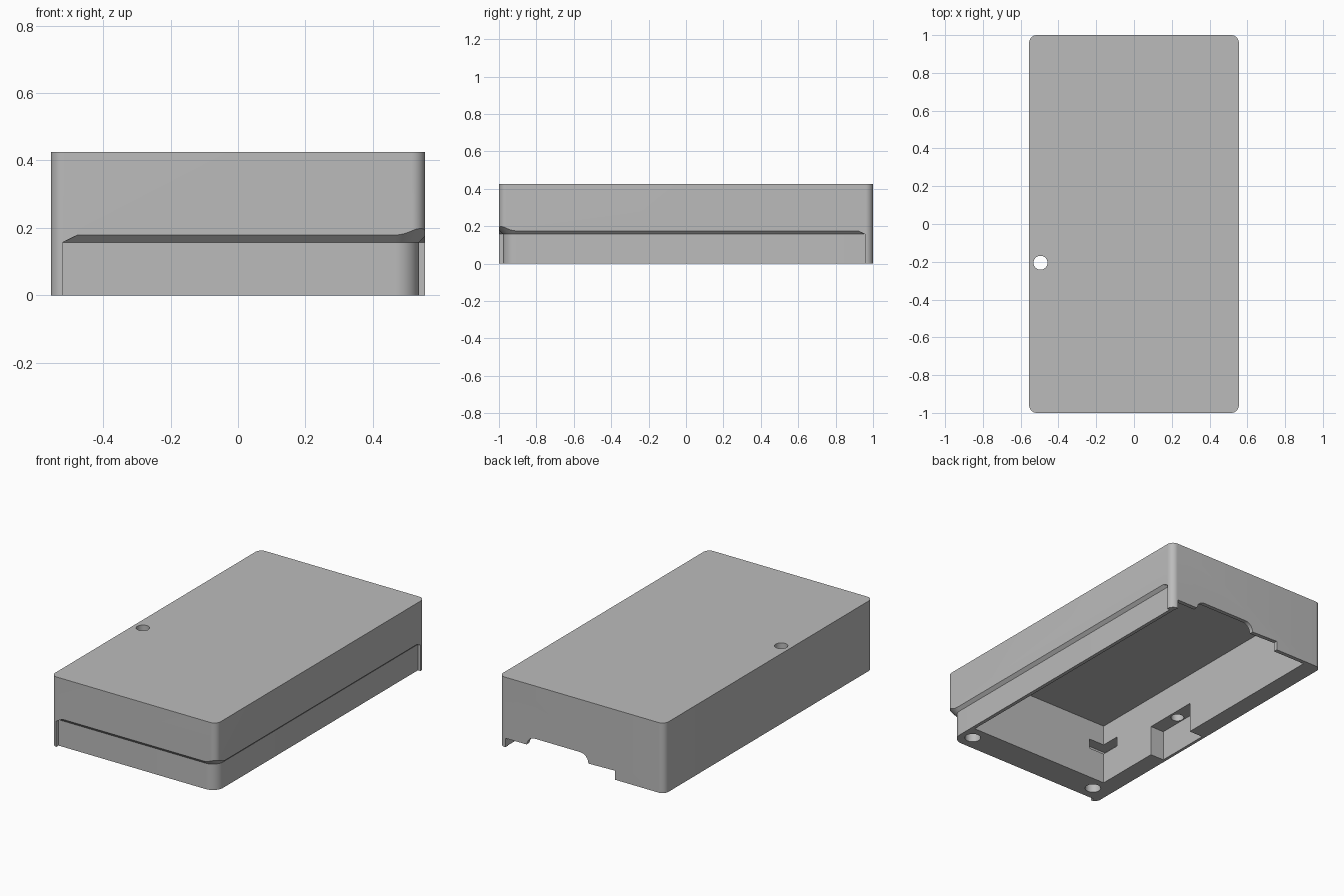
import bpy, bmesh, math

if "Cube" in bpy.data.objects:
    bpy.data.objects.remove(bpy.data.objects["Cube"])


def arc(cx, cy, r, a0, a1, n=12):
    """Points of an arc, angles in degrees."""
    return [(cx + r * math.cos(math.radians(a0 + (a1 - a0) * i / n)),
             cy + r * math.sin(math.radians(a0 + (a1 - a0) * i / n))) for i in range(n + 1)]


def loft(name, layers):
    """Closed solid through rings that have equal point counts."""
    bm = bmesh.new()
    rings = [[bm.verts.new(p) for p in ring] for ring in layers]
    n = len(rings[0])
    for a, b in zip(rings, rings[1:]):
        for i in range(n):
            j = (i + 1) % n
            bm.faces.new((a[i], a[j], b[j], b[i]))
    bm.faces.new(rings[0][::-1])
    bm.faces.new(rings[-1])
    bmesh.ops.recalc_face_normals(bm, faces=bm.faces)
    me = bpy.data.meshes.new(name)
    bm.to_mesh(me)
    bm.free()
    ob = bpy.data.objects.new(name, me)
    bpy.context.collection.objects.link(ob)
    return ob


def prism(name, pts, z0, z1):
    return loft(name, [[(x, y, z) for x, y in pts] for z in (z0, z1)])


def box(name, x0, x1, y0, y1, z0, z1):
    return prism(name, [(x0, y0), (x1, y0), (x1, y1), (x0, y1)], z0, z1)


def hole(name, x, y, r, z0, z1):
    return prism(name, arc(x, y, r, 0, 360 - 360 / 32, 31), z0, z1)


# Outer shell with rounded upright corners
W, L, H, R = 0.555, 1.0, 0.425, 0.04
outline = []
for sx, sy, a in ((1, 1, 0), (-1, 1, 90), (-1, -1, 180), (1, -1, 270)):
    outline += arc(sx * (W - R), sy * (L - R), R, a, a + 90)
shell = prism("case_shell", outline, 0, H)


# Recessed lower lip on the front and right sides, flaring out at the top
def lip_ring(z, d):
    r = 0.07
    xi, yi, xs, ye = 0.537, -0.978, -0.52 + 2 * d, 0.957 - 2 * d
    inner = [(xs, yi - d)] + arc(xi - r, yi + r, r + d, -90, 0) + [(xi + d, ye)]
    outer = [(1.0, ye), (1.0, -1.4), (xs, -1.4)]
    return [(x, y, z) for x, y in inner + outer]


cutters = [loft("lip_cutter", [lip_ring(-0.1, 0), lip_ring(0.157, 0), lip_ring(0.257, 0.1)])]

# Inner cavity, open at the bottom
cutters.append(box("cavity_cutter", -0.445, 0.515, -0.80, 0.975, -0.1, 0.373))

# Stepped and arched opening in the back wall
profile = [(-0.225, -0.1), (-0.225, 0.055)]
profile += arc(0.01, 0.05, 0.055, 180, 90, 6)
profile += [(0.32, 0.105), (0.345, 0.097), (0.36, 0.08), (0.37, 0.055),
            (0.512, 0.055), (0.512, -0.1)]
cutters.append(loft("back_opening_cutter", [[(x, y, z) for x, z in profile] for y in (0.93, 1.1)]))

# Notch in the thick left wall and the small through hole above it
cutters.append(box("notch_cutter", -0.537, -0.40, -0.38, -0.035, -0.1, 0.185))
cutters.append(hole("top_hole_cutter", -0.495, -0.205, 0.037, 0.1, 0.5))

# Small slot in the front left inner corner
cutters.append(box("corner_slot_cutter", -0.51, -0.34, -0.865, -0.68, 0.19, 0.25))

# Blind screw holes in the front block
for x in (-0.438, 0.458):
    cutters.append(hole("screw_hole_cutter", x, -0.887, 0.045, -0.1, 0.18))

for c in cutters:
    mod = shell.modifiers.new(c.name, 'BOOLEAN')
    mod.operation = 'DIFFERENCE'
    mod.solver = 'EXACT'
    mod.object = c

bpy.ops.object.select_all(action='DESELECT')
bpy.context.view_layer.objects.active = shell
shell.select_set(True)
for mod in list(shell.modifiers):
    bpy.ops.object.modifier_apply(modifier=mod.name)
for c in cutters:
    bpy.data.objects.remove(c, do_unlink=True)

# One grey material over the whole case
mat = bpy.data.materials.new("plain_grey")
mat.diffuse_color = (0.5, 0.5, 0.5, 1)
mat.use_nodes = True
mat.node_tree.nodes["Principled BSDF"].inputs["Base Color"].default_value = mat.diffuse_color
shell.data.materials.clear()
shell.data.materials.append(mat)
bpy.ops.object.shade_smooth_by_angle(angle=math.radians(30))
